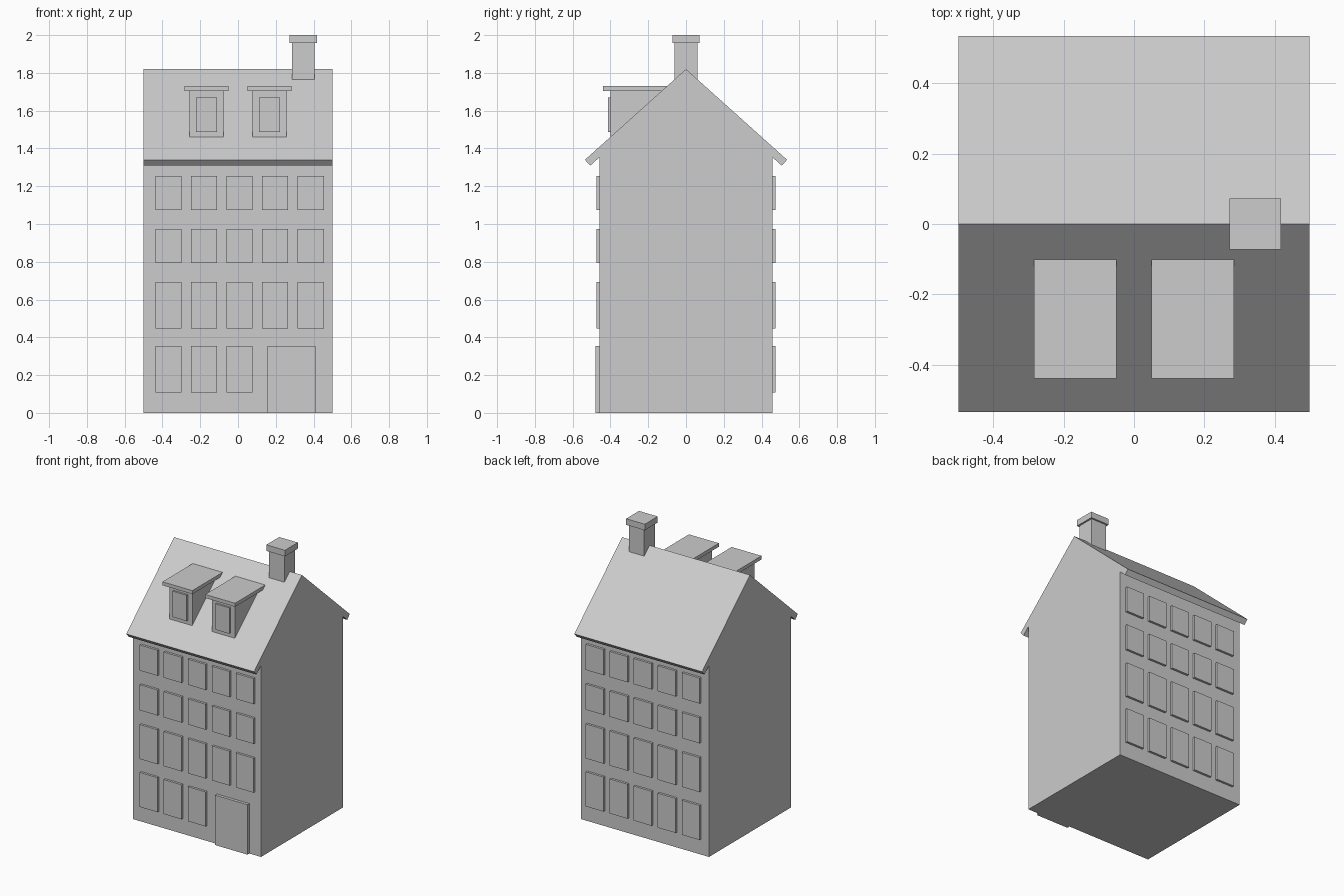
import bpy
import bmesh

cube = bpy.data.objects.get("Cube")
if cube:
    bpy.data.objects.remove(cube, do_unlink=True)

# Single plaster grey for the whole house
grey = bpy.data.materials.new("plain_grey")
grey.use_nodes = True
colour = (0.604, 0.604, 0.604, 1)
grey.diffuse_color = colour
grey.node_tree.nodes["Principled BSDF"].inputs["Base Color"].default_value = colour

WALL = 0.457
PROUD = 0.016
RIDGE = 1.82
SLOPE = 0.897


def extrude_profile(name, profile, x0, x1):
    """Extrude a closed (y, z) outline along x."""
    bm = bmesh.new()
    face = bm.faces.new([bm.verts.new((x0, y, z)) for y, z in profile])
    result = bmesh.ops.extrude_face_region(bm, geom=[face])
    verts = [v for v in result["geom"] if isinstance(v, bmesh.types.BMVert)]
    bmesh.ops.translate(bm, vec=(x1 - x0, 0, 0), verts=verts)
    bmesh.ops.recalc_face_normals(bm, faces=bm.faces)
    mesh = bpy.data.meshes.new(name)
    bm.to_mesh(mesh)
    bm.free()
    mesh.materials.append(grey)
    obj = bpy.data.objects.new(name, mesh)
    bpy.context.scene.collection.objects.link(obj)
    return obj


def box(name, x0, x1, y0, y1, z0, z1):
    return extrude_profile(name, [(y0, z0), (y1, z0), (y1, z1), (y0, z1)], x0, x1)


def roof_y(z):
    """Front roof surface depth at height z."""
    return -(RIDGE - z) / SLOPE


# House body: walls, gables and overhanging eaves in one outline
half = [(WALL, 0), (WALL, 1.354), (0.507, 1.309), (0.535, 1.34)]
outline = half + [(0, RIDGE)] + [(-y, z) for y, z in reversed(half)]
extrude_profile("house_body", outline, -0.5, 0.5)

# Window rows, front and back; the door takes two bays at the front
rows = [(0.109, 0.353), (0.448, 0.692), (0.793, 0.974), (1.074, 1.255)]
for side, sign in (("front", -1), ("back", 1)):
    for r, (z0, z1) in enumerate(rows):
        bays = 3 if side == "front" and r == 0 else 5
        for c in range(bays):
            x = 0.008 + (c - 2) * 0.188
            y0, y1 = sorted((sign * (WALL - 0.01), sign * (WALL + PROUD)))
            box(f"{side}_window_{r + 1}_{c + 1}", x - 0.07, x + 0.07, y0, y1, z0, z1)

# Front door
box("front_door", 0.156, 0.409, -WALL - 0.021, -WALL + 0.01, 0, 0.353)

# Dormers: wedge body, flat roof slab and window
for side, x in (("right", -0.167), ("left", 0.167)):
    front, low, high, top = -0.401, 1.455, 1.705, 1.73
    extrude_profile(f"{side}_dormer_body",
                    [(front, low), (front, high), (roof_y(high) + 0.01, high)],
                    x - 0.09, x + 0.09)
    extrude_profile(f"{side}_dormer_roof",
                    [(-0.439, high), (-0.439, top), (roof_y(top), top), (roof_y(high), high)],
                    x - 0.117, x + 0.117)
    box(f"{side}_dormer_window", x - 0.055, x + 0.055, front - 0.013, front + 0.01,
        1.488, 1.671)

# Chimney stack and cap
cx = 0.345
box("chimney_stack", cx - 0.06, cx + 0.06, -0.06, 0.06, 1.74, 1.957)
box("chimney_cap", cx - 0.073, cx + 0.073, -0.072, 0.072, 1.957, 2.0)
